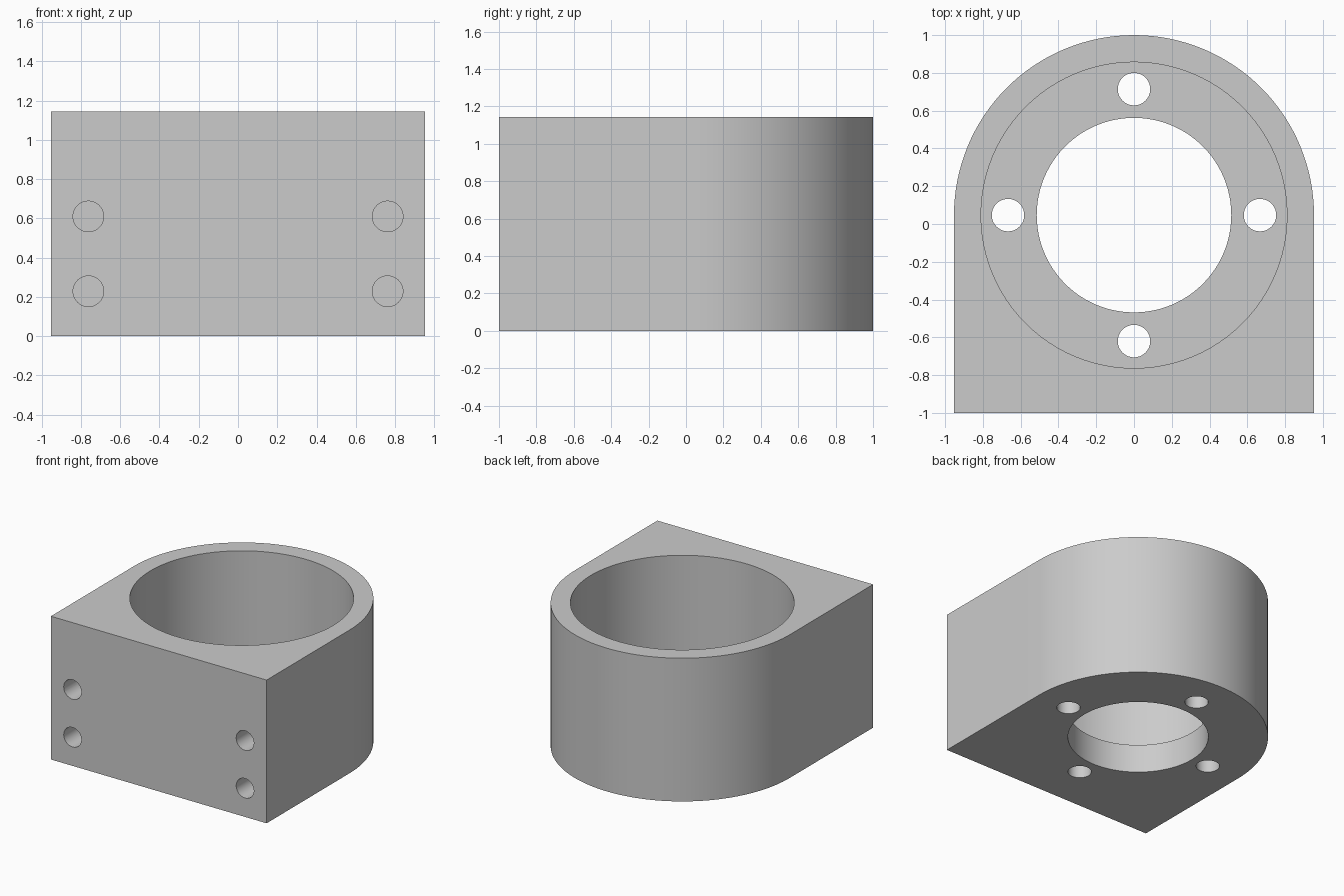
import bpy, bmesh, math
from mathutils import Vector

if "Cube" in bpy.data.objects:
    bpy.data.objects.remove(bpy.data.objects["Cube"])

WIDTH, HEIGHT = 0.953, 1.144      # half width (also outer radius), height
CY = 0.047                        # y of the bore axis
FLOOR = 0.229                     # floor thickness under the large bore

grey = bpy.data.materials.new("plain grey")
grey.diffuse_color = (0.6, 0.6, 0.6, 1)
grey.use_nodes = True
grey.node_tree.nodes["Principled BSDF"].inputs["Base Color"].default_value = grey.diffuse_color


def extruded(name, outline, z0, z1):
    """Closed prism from an xy outline."""
    bm = bmesh.new()
    face = bm.faces.new([bm.verts.new((x, y, z0)) for x, y in outline])
    top = bmesh.ops.extrude_face_region(bm, geom=[face])
    verts = [g for g in top["geom"] if isinstance(g, bmesh.types.BMVert)]
    bmesh.ops.translate(bm, verts=verts, vec=Vector((0, 0, z1 - z0)))
    bmesh.ops.recalc_face_normals(bm, faces=bm.faces)
    mesh = bpy.data.meshes.new(name)
    bm.to_mesh(mesh)
    bm.free()
    obj = bpy.data.objects.new(name, mesh)
    bpy.context.collection.objects.link(obj)
    return obj


def circle(radius, cx=0.0, cy=0.0, n=96):
    return [(cx + radius * math.cos(2 * math.pi * i / n),
             cy + radius * math.sin(2 * math.pi * i / n)) for i in range(n)]


# Housing: square front, half-round back
arc = [(WIDTH * math.cos(math.pi * i / 64), CY + WIDTH * math.sin(math.pi * i / 64))
       for i in range(65)]
housing = extruded("housing", [(-WIDTH, -1), (WIDTH, -1)] + arc, 0, HEIGHT)
housing.data.materials.append(grey)

# Large bore down to the floor, and the opening through the floor
cutters = [extruded("bore_cutter", circle(0.81, 0, CY), FLOOR, HEIGHT + 0.2),
           extruded("opening_cutter", circle(0.515, 0, CY), -0.2, FLOOR + 0.2)]

# Four floor screw holes around the opening
for k in range(4):
    a = k * math.pi / 2
    cutters.append(extruded("floor_hole_cutter",
                            circle(0.086, 0.667 * math.cos(a), CY + 0.667 * math.sin(a), 40),
                            -0.2, FLOOR + 0.2))

# Four blind mounting holes in the front face
for x in (-0.762, 0.762):
    for z in (0.229, 0.61):
        hole = extruded("front_hole_cutter", circle(0.078, n=40), -0.38, 0.2)
        hole.rotation_euler = (math.pi / 2, 0, 0)
        hole.location = (x, -1, z)
        cutters.append(hole)

# Cut everything out of the housing
bpy.context.view_layer.objects.active = housing
housing.select_set(True)
for cutter in cutters:
    cutter.hide_render = True
    mod = housing.modifiers.new("cut", 'BOOLEAN')
    mod.operation = 'DIFFERENCE'
    mod.solver = 'EXACT'
    mod.object = cutter
    bpy.ops.object.modifier_apply(modifier=mod.name)
for cutter in cutters:
    bpy.data.objects.remove(cutter)

bpy.ops.object.shade_smooth_by_angle(angle=math.radians(30))
